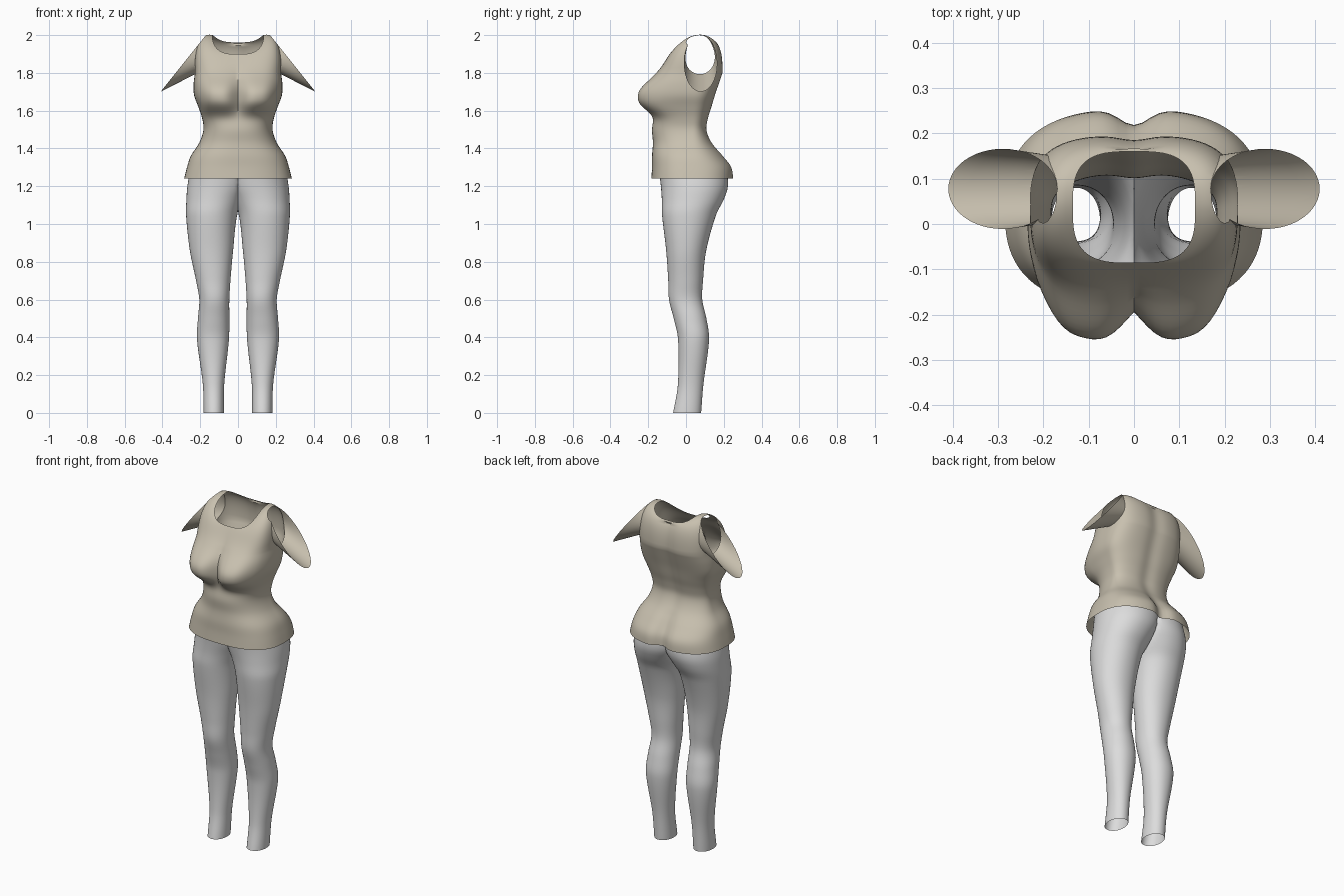
import bpy, bmesh, math
from mathutils import Vector

cube = bpy.data.objects.get("Cube")
if cube:
    bpy.data.objects.remove(cube, do_unlink=True)

TAU = 2 * math.pi


def material(name, rgb):
    mat = bpy.data.materials.new(name)
    mat.use_nodes = True
    mat.diffuse_color = (*rgb, 1)
    mat.node_tree.nodes["Principled BSDF"].inputs["Base Color"].default_value = (*rgb, 1)
    return mat


def sample(table, z):
    """Smooth interpolation of the rows of a table keyed by height."""
    last = len(table) - 1
    i = max(j for j in range(last) if table[j][0] <= z or j == 0)
    a, b = table[i], table[i + 1]
    before, after = table[max(i - 1, 0)], table[min(i + 2, last)]
    span = b[0] - a[0]
    t = (z - a[0]) / span
    values = []
    for k in range(1, len(a)):
        m0 = (b[k] - before[k]) / (b[0] - before[0]) * span
        m1 = (after[k] - a[k]) / (after[0] - a[0]) * span
        values.append((2*t**3 - 3*t**2 + 1) * a[k] + (t**3 - 2*t**2 + t) * m0
                      + (3*t**2 - 2*t**3) * b[k] + (t**3 - t**2) * m1)
    return values


def oval(cx, cy, z, w, front, back, k, count):
    """Rounded-box ring running from y = front to y = back."""
    ring = []
    for i in range(count):
        c, s = math.cos(TAU * i / count), math.sin(TAU * i / count)
        r = (abs(c)**k + abs(s)**k) ** (-1 / k)
        depth = back - cy if s > 0 else cy - front
        ring.append(Vector((cx + w * c * r, cy + depth * s * r, z)))
    return ring


def loft(name, rings, mat, ends=None):
    """Skin a list of rings; ends are the centre points of closing fans."""
    bm = bmesh.new()
    rows = [[bm.verts.new(p) for p in ring] for ring in rings]
    n = len(rows[0])
    for low, high in zip(rows, rows[1:]):
        for i in range(n):
            j = (i + 1) % n
            bm.faces.new((low[i], low[j], high[j], high[i]))
    if ends:
        for row, point in zip((rows[0], rows[-1]), ends):
            tip = bm.verts.new(point)
            for i in range(n):
                bm.faces.new((row[i], row[(i + 1) % n], tip))
        bmesh.ops.recalc_face_normals(bm, faces=bm.faces)
    mesh = bpy.data.meshes.new(name)
    bm.to_mesh(mesh)
    bm.free()
    mesh.materials.append(mat)
    obj = bpy.data.objects.new(name, mesh)
    bpy.context.collection.objects.link(obj)
    return obj


def activate(obj):
    bpy.ops.object.select_all(action='DESELECT')
    obj.select_set(True)
    bpy.context.view_layer.objects.active = obj


def apply_modifiers(obj):
    activate(obj)
    for mod in list(obj.modifiers):
        bpy.ops.object.modifier_apply(modifier=mod.name)


def smooth(obj):
    activate(obj)
    bpy.ops.object.shade_smooth_by_angle(angle=math.radians(45))


beige = material("beige fabric", (0.58, 0.53, 0.43))
grey = material("pale grey fabric", (0.72, 0.72, 0.72))

# Top: height, half width, front, back, squareness
HEM, CHEST, COLS = 1.24, 1.8, 96
torso = [
    (1.22, .29, -.185, .255, 2.6), (1.30, .27, -.18, .245, 2.6),
    (1.36, .25, -.18, .2, 2.5), (1.43, .205, -.175, .14, 2.4),
    (1.50, .183, -.18, .112, 2.4), (1.56, .19, -.17, .12, 2.5),
    (1.62, .21, -.16, .138, 2.6), (1.68, .232, -.155, .155, 2.8),
    (1.74, .235, -.15, .175, 3), (1.80, .228, -.135, .195, 3.2)]
NECK_Y, NECK_W, NECK_BACK, NECK_K = .0375, .135, .16, 3.2


def torso_ring(z):
    w, front, back, k = sample(torso, z)
    return oval(0, .03, z, w, front, back, k, COLS)


steps = 44
rings = [torso_ring(1.22 + (CHEST - 1.22) * i / steps) for i in range(steps + 1)]

# Yoke curving from the chest over the shoulders to the neckline
neck = oval(0, NECK_Y, 2, NECK_W, -.085, NECK_BACK, NECK_K, COLS)
for p in neck:
    d = p.y - .08
    p.z = 2 - (6 if d > 0 else 3.7) * d * d
chest = rings[-1]
for step in range(1, 13):
    u = step / 12
    ring = []
    for i, (a, n) in enumerate(zip(chest, neck)):
        side = math.cos(TAU * i / COLS) ** 2
        y = a.y * 1.02 if i < COLS / 2 else (a.y + n.y) / 2
        bend = Vector((a.x * 1.04, y, n.z - .04 + .07 * side))
        ring.append(a * (1 - u)**2 + bend * 2 * u * (1 - u) + n * u * u)
    rings.append(ring)

# Bust, spine and seat shaping
for ring in rings:
    for i, p in enumerate(ring):
        s = math.sin(TAU * i / COLS)
        if s < 0:
            dz = p.z - 1.68
            rise = math.exp(-(dz / .1)**2) if dz > 0 else math.exp(-abs(dz / .09)**3)
            across = math.exp(-abs((abs(p.x) - .11) / .11)**3)
            p.y -= .105 * rise * across * min(1, -1.8 * s)
        elif p.z < 1.95:
            cleft = min(1, max(0, (1.42 - p.z) / .1))
            p.y -= (.01 + .025 * cleft) * math.exp(-(p.x / .045)**2)

top = loft("sleeved_top", rings, beige, [(0, 0, 1.22), (0, .04, 1.94)])

# Cap sleeves joined to the body
outward = Vector((.3, 0, .24)).normalized()
sleeves = []
for sign in (1, -1):
    inner, rim = [], []
    for i in range(48):
        c, s = math.cos(TAU * i / 48), math.sin(TAU * i / 48)
        inner.append(Vector((.12, .0775 + .065 * s, 1.8975 - .05 * c)))
        rim.append(Vector((.29 + .12 * c, .0775 + .0885 * s, 1.85 - .15 * c)))
    tube = [[a.lerp(b, t / 6) for a, b in zip(inner, rim)] for t in range(7)]
    tube.append([p + outward * .05 for p in rim])
    for ring in tube:
        for p in ring:
            p.x *= sign
    ends = [sum(r, Vector((0, 0, 0))) / len(r) for r in (tube[0], tube[-1])]
    sleeve = loft("sleeve_helper", tube, beige, ends)
    sleeve.hide_render = True
    sleeves.append(sleeve)
    mod = top.modifiers.new("join sleeve", 'BOOLEAN')
    mod.operation, mod.solver, mod.object = 'UNION', 'EXACT', sleeve
apply_modifiers(top)
for sleeve in sleeves:
    bpy.data.objects.remove(sleeve, do_unlink=True)

# Open the sleeves, hem and neckline
bm = bmesh.new()
bm.from_mesh(top.data)
cuts = [((0, 0, HEM), (0, 0, -1))]
cuts += [((.17 * s, 0, 2), (outward.x * s, 0, outward.z)) for s in (1, -1)]
for point, normal in cuts:
    bmesh.ops.bisect_plane(bm, geom=bm.verts[:] + bm.edges[:] + bm.faces[:], dist=1e-5,
                           plane_co=point, plane_no=normal, clear_outer=True)


def in_neck(face):
    c = face.calc_center_median()
    dy = (c.y - NECK_Y) / (NECK_BACK - NECK_Y)
    return c.z > 1.87 and abs(c.x / NECK_W)**NECK_K + abs(dy)**NECK_K < .8


bmesh.ops.delete(bm, geom=[f for f in bm.faces if in_neck(f)], context='FACES')
bmesh.ops.remove_doubles(bm, verts=bm.verts, dist=.0004)
bm.to_mesh(top.data)
bm.free()
smooth(top)

# Trousers: height, inner x, outer x, front, back
leg = [
    (0, .075, .182, -.068, .08), (.15, .073, .186, -.043, .092),
    (.39, .048, .217, -.042, .122), (.5, .046, .212, -.065, .108),
    (.6, .046, .205, -.09, .086), (.7, .04, .222, -.094, .09),
    (.86, .026, .255, -.105, .107), (1.05, .004, .275, -.127, .16),
    (1.13, -.03, .273, -.128, .2), (1.2, -.07, .268, -.133, .222),
    (1.3, -.1, .25, -.145, .215)]
rings = []
for i in range(66):
    z = 1.3 * i / 65
    inside, outside, front, back = sample(leg, z)
    ring = oval((inside + outside) / 2, (front + back) / 2, z,
                (outside - inside) / 2, front, back, 2.1, 64)
    for p in ring:
        p.x = max(p.x, 0)
    rings.append(ring)
trousers = loft("trousers", rings, grey)

# Remove the hidden wall between the legs, then mirror
bm = bmesh.new()
bm.from_mesh(trousers.data)
wall = [f for f in bm.faces if all(v.co.x < 1e-5 for v in f.verts)]
bmesh.ops.delete(bm, geom=wall, context='FACES')
bm.to_mesh(trousers.data)
bm.free()
trousers.modifiers.new("mirror", 'MIRROR').merge_threshold = .0005
apply_modifiers(trousers)
smooth(trousers)
